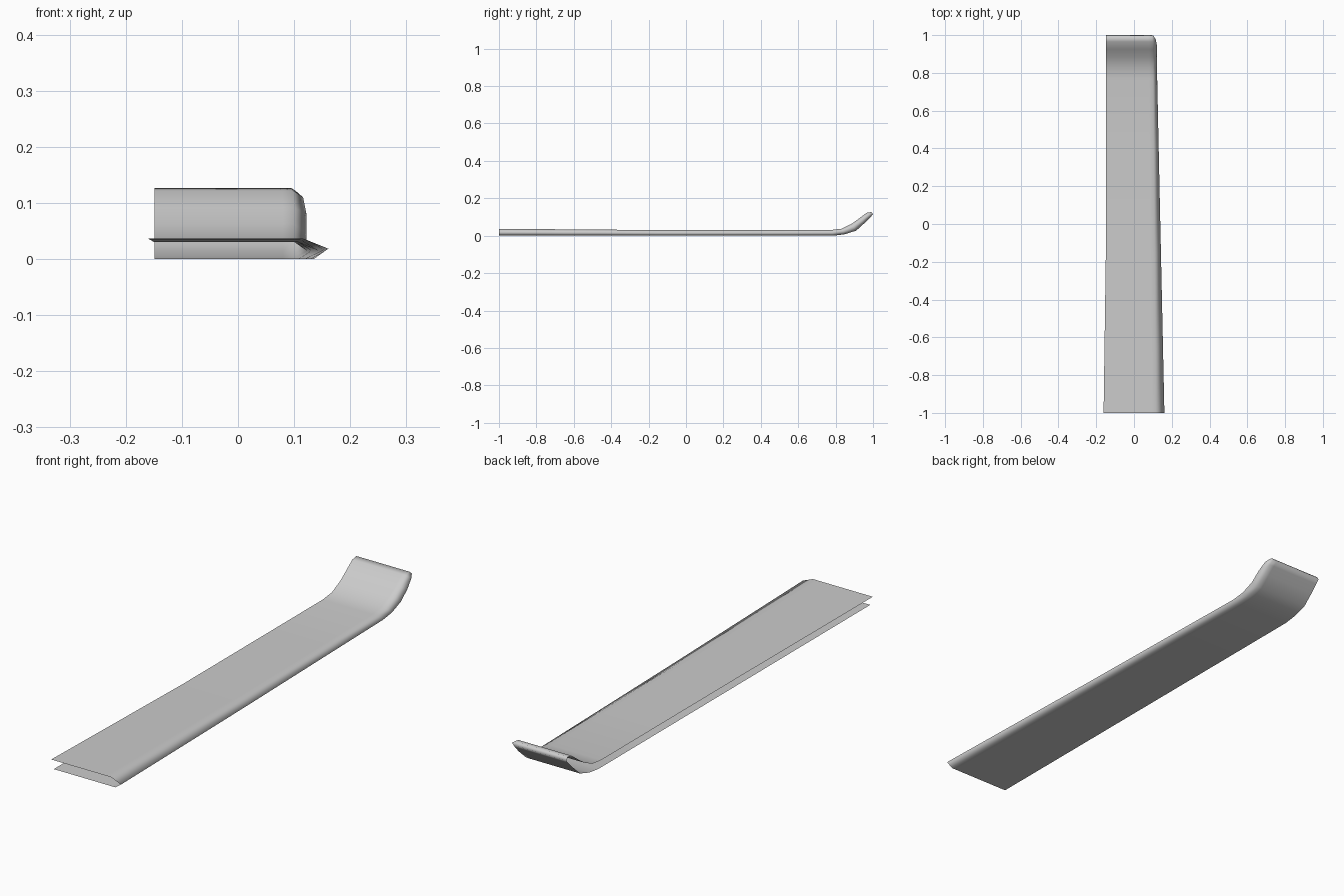
import bpy
import bmesh

cube = bpy.data.objects.get("Cube")
if cube:
    bpy.data.objects.remove(cube, do_unlink=True)

# One plain grey material
grey = bpy.data.materials.new("light_grey")
grey.use_nodes = True
colour = (0.6, 0.6, 0.6, 1)
grey.diffuse_color = colour
grey.node_tree.nodes["Principled BSDF"].inputs["Base Color"].default_value = colour

# Stations along the length: top y, top z, bottom y, bottom z, outer edge pull-in
stations = [
    (-1.0, 0.037, -1.0, 0.0, 0),
    (-0.65, 0.034, -0.65, 0.0, 0),
    (-0.15, 0.030, -0.15, 0.0, 0),
    (0.4, 0.030, 0.4, 0.0, 0),
    (0.77, 0.030, 0.79, 0.0, 0),
    (0.83, 0.037, 0.85, 0.008, 0),
    (0.885, 0.063, 0.91, 0.027, 0),
    (0.925, 0.092, 0.955, 0.068, 0),
    (0.965, 0.122, 0.985, 0.098, 0.006),
    (0.992, 0.127, 1.0, 0.114, 0.018),
]


def blend(start, end, y):
    """Taper from the front end to the start of the curl."""
    t = min(max((y + 1) / 1.8, 0), 1)
    return start + (end - start) * t


def section(ty, tz, by, bz, pull):
    """Folded cross-section: top sheet, rounded rail, bottom sheet."""
    top = blend(0.115, 0.1, ty) - pull * 0.3
    low = blend(0.135, 0.1, by) - pull * 0.3
    rail = blend(0.161, 0.122, ty) - pull
    open_edge = -0.149 - 0.012 * max(0, (-0.15 - ty) / 0.85)
    return [
        (open_edge, ty, tz),
        (top - 0.02, ty, tz),
        (top, ty, tz),
        (rail, (ty + by) / 2, (tz + bz) / 2),
        (low, by, bz),
        (low - 0.02, by, bz),
        (-0.149, by, bz),
    ]


# Folded sheet, open along one side and at the front
bm = bmesh.new()
rows = [[bm.verts.new(p) for p in section(*s)] for s in stations]
for a, b in zip(rows, rows[1:]):
    for i in range(len(a) - 1):
        bm.faces.new((a[i], a[i + 1], b[i + 1], b[i]))

# Closed edge of the upturned tip
tip = rows[-1]
for i in range(2):
    bm.faces.new((tip[i], tip[i + 1], tip[5 - i], tip[6 - i]))
bm.faces.new(tip[2:5])

for face in bm.faces:
    face.smooth = True
mesh = bpy.data.meshes.new("folded_runner")
bm.to_mesh(mesh)
bm.free()
mesh.materials.append(grey)
runner = bpy.data.objects.new("folded_runner", mesh)
bpy.context.collection.objects.link(runner)
